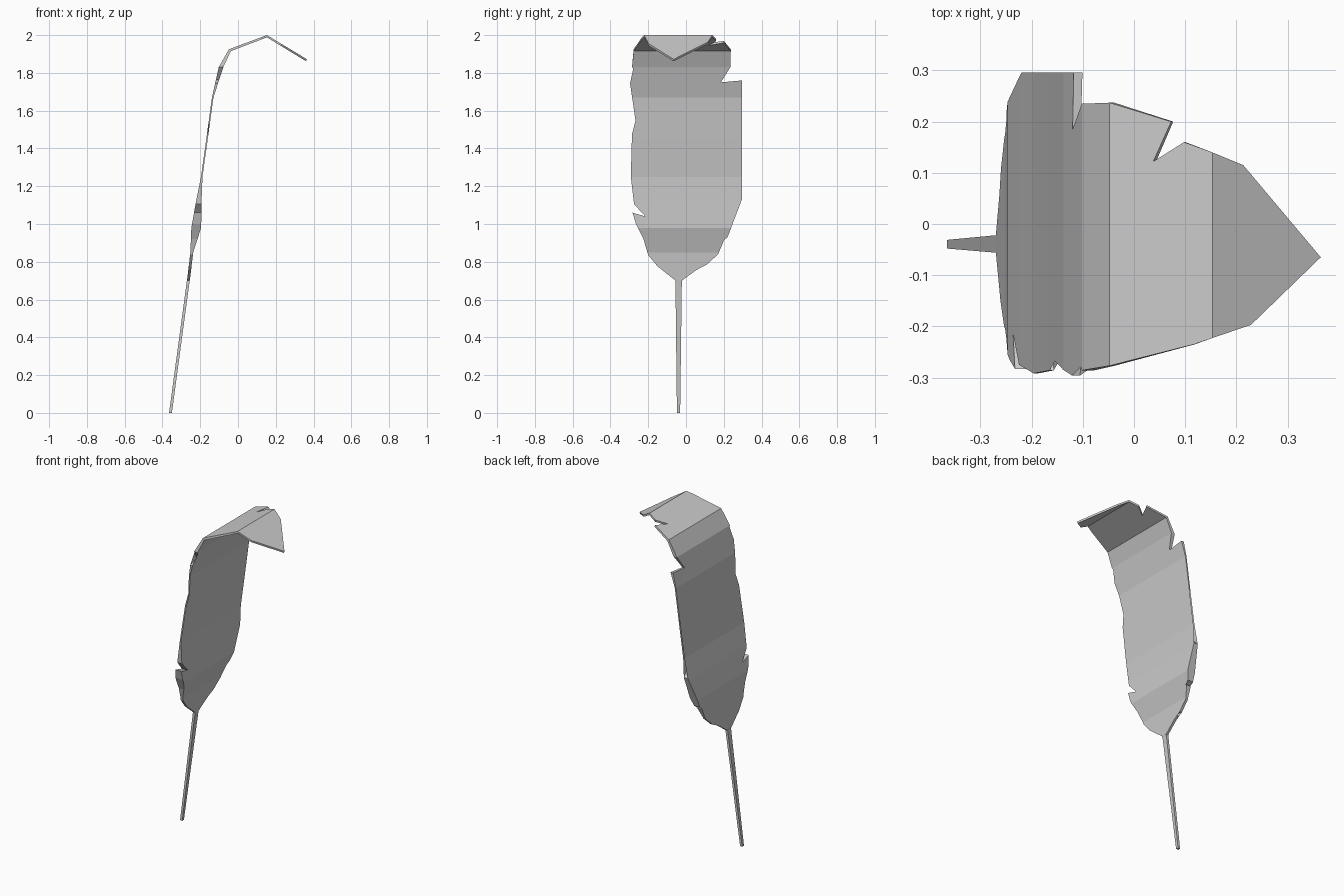
import bpy, bmesh
from mathutils import Vector

if "Cube" in bpy.data.objects:
    bpy.data.objects.remove(bpy.data.objects["Cube"])

# Torn leaf outline: (y, s), s = distance along the blade (equals z up to 1.92)
LEFT = [(-.055, .70), (-.15, .775), (-.2, .835), (-.225, .92), (-.265, 1.0),
        (-.283, 1.06), (-.215, 1.04), (-.275, 1.105), (-.292, 1.25),
        (-.286, 1.475), (-.2, 1.44), (-.22, 1.475), (-.18, 1.485),
        (-.265, 1.53), (-.296, 1.745), (-.235, 1.765), (-.286, 1.83),
        (-.277, 1.92), (-.235, 2.085), (-.22, 2.12), (-.197, 2.195)]
TIP = [(-.065, 2.33)]
RIGHT = [(.115, 2.18), (.14, 2.12), (.16, 2.065), (.122, 2.005), (.2, 2.04),
         (.237, 1.92), (.235, 1.83), (.185, 1.75), (.296, 1.76),
         (.296, 1.475), (.195, 1.4), (.262, 1.435), (.25, 1.24),
         (.23, 1.21), (.296, 1.13), (.22, .93), (.13, .895), (.2, .91),
         (.17, .84), (.11, .785), (.06, .795), (.08, .775), (-.022, .70)]

# Bend profile: s, back x, back z, front x, front z
BEND = [(.70, -.27, .70, -.255, .70), (.85, -.252, .85, -.237, .85),
        (.98, -.247, .98, -.195, .98), (1.12, -.222, 1.12, -.193, 1.12),
        (1.25, -.196, 1.25, -.188, 1.25), (1.45, -.168, 1.45, -.160, 1.45),
        (1.67, -.138, 1.67, -.130, 1.67), (1.83, -.102, 1.83, -.078, 1.83),
        (1.92, -.048, 1.925, -.038, 1.915), (2.12, .153, 2.0, .153, 1.988),
        (2.33, .365, 1.872, .360, 1.862)]


def bend(y, s, front):
    k = 3 if front else 1
    for a, b in zip(BEND, BEND[1:]):
        if s <= b[0] + 1e-5:
            break
    t = (s - a[0]) / (b[0] - a[0])
    return Vector((a[k] + t * (b[k] - a[k]), y, a[k + 1] + t * (b[k + 1] - a[k + 1])))


def finish(bm, name):
    bmesh.ops.recalc_face_normals(bm, faces=bm.faces)
    mesh = bpy.data.meshes.new(name)
    bm.to_mesh(mesh)
    bm.free()
    obj = bpy.data.objects.new(name, mesh)
    bpy.context.collection.objects.link(obj)


# Leaf blade: flat outline, cut at the folds, then bent into two skins
bm = bmesh.new()
bm.faces.new([bm.verts.new((0, y, s)) for y, s in LEFT + TIP + RIGHT])
bmesh.ops.triangulate(bm, faces=bm.faces[:])
for row in BEND[1:-1]:
    bmesh.ops.bisect_plane(bm, geom=bm.verts[:] + bm.edges[:] + bm.faces[:],
                           dist=1e-5, plane_co=(0, 0, row[0]), plane_no=(0, 0, 1))
faces, rim = bm.faces[:], [e for e in bm.edges if e.is_boundary]
twin = {}
for v in bm.verts[:]:
    y, s = v.co.y, v.co.z
    twin[v] = bm.verts.new(bend(y, s, True))
    v.co = bend(y, s, False)
for f in faces:
    bm.faces.new([twin[v] for v in reversed(f.verts)])
for e in rim:
    a, b = e.verts
    bm.faces.new((a, b, twin[b], twin[a]))
finish(bm, "leaf_blade")

# Stem: tapered four-sided stalk
bm = bmesh.new()
rings = []
for x0, x1, y0, y1, z in ((-.365, -.35, -.048, -.031, 0), (-.27, -.255, -.056, -.022, .705)):
    rings.append([bm.verts.new((x, y, z)) for x, y in
                  ((x0, y0), (x1, y0), (x1, y1), (x0, y1))])
for i in range(4):
    j = (i + 1) % 4
    bm.faces.new((rings[0][i], rings[0][j], rings[1][j], rings[1][i]))
for r in rings:
    bm.faces.new(r)
finish(bm, "stem")
